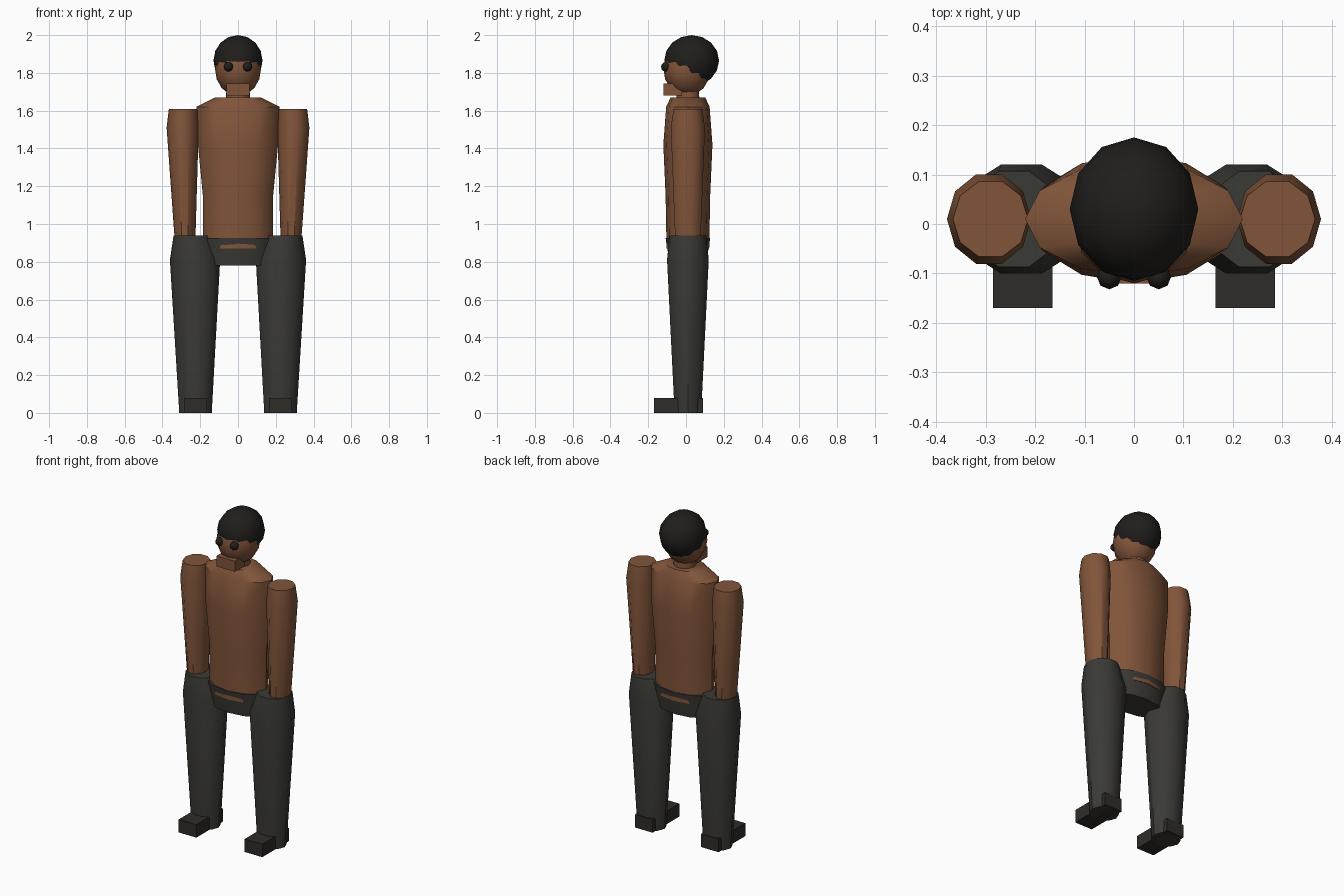
import bpy, bmesh
from math import sin, cos, pi, radians
from mathutils import Matrix

if "Cube" in bpy.data.objects:
    bpy.data.objects.remove(bpy.data.objects["Cube"])


def material(name, rgb):
    m = bpy.data.materials.new(name)
    m.diffuse_color = (*rgb, 1)
    m.use_nodes = True
    m.node_tree.nodes["Principled BSDF"].inputs["Base Color"].default_value = m.diffuse_color
    return m


SKIN = material("skin", (0.22, 0.09, 0.042))
PANTS = material("trousers", (0.042, 0.041, 0.035))
SHOES = material("shoes", (0.028, 0.024, 0.022))
HAIR = material("hair", (0.014, 0.013, 0.011))


def finish(name, bm, mat, angle=None):
    bmesh.ops.recalc_face_normals(bm, faces=bm.faces)
    me = bpy.data.meshes.new(name)
    bm.to_mesh(me)
    bm.free()
    me.materials.append(mat)
    ob = bpy.data.objects.new(name, me)
    bpy.context.collection.objects.link(ob)
    if angle:
        bpy.ops.object.select_all(action='DESELECT')
        ob.select_set(True)
        bpy.context.view_layer.objects.active = ob
        bpy.ops.object.shade_smooth_by_angle(angle=radians(angle))
    return ob


def loft(name, rings, sides, mat, cy=0.01):
    """Capped elliptical loft; each ring is (z, centre x, radius x, radius y)."""
    bm = bmesh.new()
    loops = []
    for z, cx, rx, ry in rings:
        loops.append([bm.verts.new((cx + rx * cos(2 * pi * i / sides),
                                    cy + ry * sin(2 * pi * i / sides), z))
                      for i in range(sides)])
    for a, b in zip(loops, loops[1:]):
        for i in range(sides):
            j = (i + 1) % sides
            bm.faces.new((a[i], a[j], b[j], b[i]))
    bm.faces.new(loops[0])
    bm.faces.new(loops[-1])
    return finish(name, bm, mat, 40)


def ball(name, centre, radii, mat, seg=12, rows=8):
    bm = bmesh.new()
    bmesh.ops.create_uvsphere(bm, u_segments=seg, v_segments=rows, radius=1,
                              matrix=Matrix.LocRotScale(centre, None, radii))
    return finish(name, bm, mat, 50)


def box(name, lo, hi, mat):
    bm = bmesh.new()
    mid = [(a + b) / 2 for a, b in zip(lo, hi)]
    size = [b - a for a, b in zip(lo, hi)]
    bmesh.ops.create_cube(bm, size=1, matrix=Matrix.LocRotScale(mid, None, size))
    return finish(name, bm, mat)


# Trunk
loft("torso", [(0.87, 0, 0.185, 0.113), (1.15, 0, 0.186, 0.118),
               (1.42, 0, 0.212, 0.13), (1.62, 0, 0.22, 0.115),
               (1.67, 0, 0.12, 0.092)], 12, SKIN)
loft("pelvis", [(0.78, 0, 0.185, 0.095), (0.925, 0, 0.205, 0.118)], 12, PANTS)
loft("neck", [(1.64, 0, 0.065, 0.065), (1.74, 0, 0.06, 0.06)], 10, SKIN)

# Head
ball("head", (0, 0.005, 1.822), (0.122, 0.125, 0.145), SKIN)
ball("hair_cap", (0, 0.03, 1.865), (0.13, 0.145, 0.135), HAIR)
box("chin", (-0.062, -0.12, 1.68), (0.062, -0.02, 1.745), SKIN)

# Limbs, feet and eyes on both sides
for side, s in (("left", 1), ("right", -1)):
    loft(side + "_arm", [(0.90, s * 0.28, 0.054, 0.07), (1.51, s * 0.293, 0.085, 0.095),
                         (1.61, s * 0.29, 0.076, 0.08)], 10, SKIN)
    loft(side + "_leg", [(0.0, s * 0.225, 0.086, 0.074), (0.81, s * 0.2275, 0.133, 0.116),
                         (0.94, s * 0.243, 0.098, 0.102)], 10, PANTS)
    box(side + "_foot", (s * 0.225 - 0.06, -0.17, 0), (s * 0.225 + 0.06, 0.09, 0.08), SHOES)
    ball(side + "_eye", (s * 0.05, -0.107, 1.832), (0.025, 0.025, 0.025), HAIR, 8, 6)
